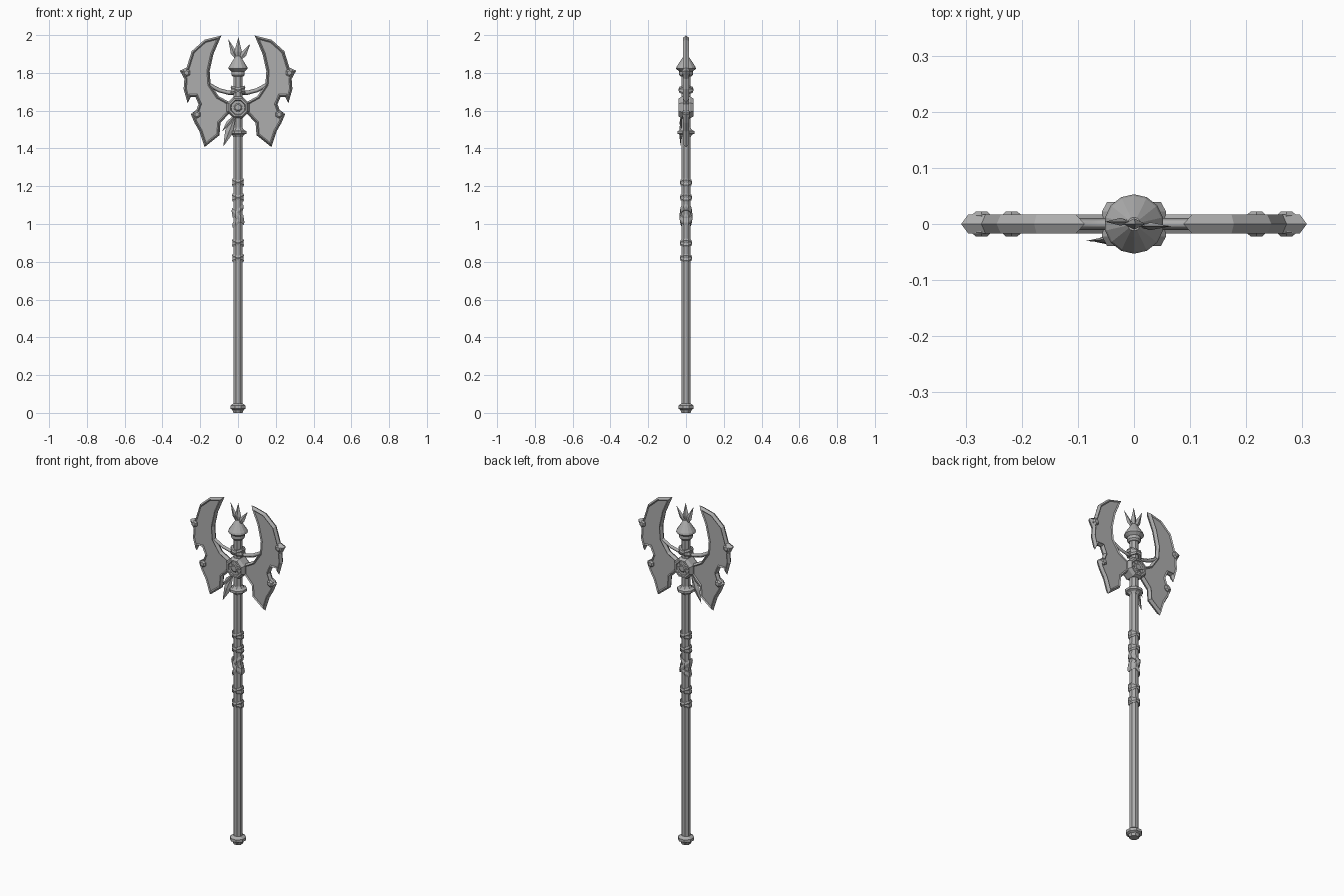
import bpy, bmesh, math
from mathutils import Vector, Matrix

old = bpy.data.objects.get("Cube")
if old:
    bpy.data.objects.remove(old)

GREY = (0.42, 0.42, 0.42, 1)
metal = bpy.data.materials.new("grey metal")
metal.use_nodes = True
metal.diffuse_color = GREY
metal.node_tree.nodes["Principled BSDF"].inputs["Base Color"].default_value = GREY


def finish(bm, name, mirror=None):
    mesh = bpy.data.meshes.new(name)
    bmesh.ops.recalc_face_normals(bm, faces=bm.faces)
    bm.to_mesh(mesh)
    bm.free()
    mesh.materials.append(metal)
    ob = bpy.data.objects.new(name, mesh)
    bpy.context.collection.objects.link(ob)
    if mirror:
        mod = ob.modifiers.new("Mirror", 'MIRROR')
        mod.use_axis = mirror
        mod.merge_threshold = 0.0001
    return ob


def lathe(name, profile, sides=8, matrix=None, closed=False, shear=0, mirror=None):
    """Revolve (radius, height) pairs about z, optionally slanting along x."""
    bm = bmesh.new()
    loops = []
    for r, h in profile:
        ring = []
        for i in range(sides):
            a = math.tau * (i + 0.5) / sides
            x, y = r * math.cos(a), r * math.sin(a)
            ring.append(bm.verts.new((x, y, h + shear * x)))
        loops.append(ring)
    pairs = list(zip(loops, loops[1:]))
    if closed:
        pairs.append((loops[-1], loops[0]))
    else:
        bm.faces.new(loops[0])
        bm.faces.new(loops[-1])
    for lo, hi in pairs:
        for i in range(sides):
            j = (i + 1) % sides
            bm.faces.new((lo[i], lo[j], hi[j], hi[i]))
    if matrix:
        bm.transform(matrix)
    return finish(bm, name, mirror)


def leaf(name, base, tip, width, thick, mid=0.4):
    """Pointed leaf with a diamond section, lying across the y axis."""
    base, tip = Vector(base), Vector(tip)
    axis = (tip - base).normalized()
    side = axis.cross(Vector((0, 1, 0))).normalized()
    centre = base.lerp(tip, mid)
    bm = bmesh.new()
    a, b = bm.verts.new(base), bm.verts.new(tip)
    offsets = (side * width, Vector((0, thick, 0)), -side * width, Vector((0, -thick, 0)))
    ring = [bm.verts.new(centre + o) for o in offsets]
    for i in range(4):
        j = (i + 1) % 4
        bm.faces.new((ring[i], ring[j], a))
        bm.faces.new((ring[j], ring[i], b))
    return finish(bm, name)


def band(name, z, r, h, shear):
    lathe(name, [(0.02, z - h), (r - 0.004, z - h), (r, z),
                 (r - 0.004, z + h), (0.02, z + h)], 8, closed=True, shear=shear)


# Shaft, pommel and collar
lathe("shaft", [(0.025, 0.0), (0.025, 1.80)])
lathe("pommel", [(0.026, 0.0), (0.032, 0.016), (0.044, 0.022), (0.044, 0.038), (0.027, 0.05)])
lathe("collar", [(0.026, 1.46), (0.034, 1.472), (0.048, 1.478),
                 (0.048, 1.492), (0.034, 1.498), (0.026, 1.51)])

# Crossed grip wraps
for n, z in enumerate((0.82, 0.90, 1.14, 1.22)):
    for tag, s in (("a", 0.4), ("b", -0.4)):
        band(f"grip_wrap_{n}{tag}", z, 0.034, 0.011, s)
band("long_wrap_low", 1.015, 0.033, 0.016, 0.8)
band("long_wrap_mid", 1.04, 0.037, 0.018, -0.9)
band("long_wrap_high", 1.068, 0.033, 0.016, 0.8)
for tag, s in (("a", 0.35), ("b", -0.35)):
    band(f"neck_wrap_{tag}", 1.71, 0.042, 0.011, s)

# Cone cap and crown of leaves
lathe("cap", [(0.028, 1.78), (0.036, 1.79), (0.036, 1.808), (0.053, 1.822),
              (0.050, 1.832), (0.024, 1.872), (0.012, 1.89)], 14)
leaf("crown_leaf_middle", (0, 0, 1.86), (0.002, 0, 1.99), 0.02, 0.010)
leaf("crown_leaf_right", (-0.004, 0.004, 1.86), (-0.052, 0.004, 1.98), 0.016, 0.007)
leaf("crown_leaf_left", (0.004, -0.004, 1.86), (0.066, -0.004, 1.955), 0.016, 0.007)

# Hub with a stepped medallion on both faces
turn = Matrix.Translation((0, 0, 1.617)) @ Matrix.Rotation(math.pi / 2, 4, 'X')
half = [(0.062, 0.022), (0.052, 0.039), (0.042, 0.039), (0.038, 0.031),
        (0.024, 0.031), (0.016, 0.038)]
lathe("hub", [(r, -h) for r, h in reversed(half)] + half, 8, turn)
for k in range(4):
    spoke = bmesh.new()
    bmesh.ops.create_cube(spoke, size=1)
    spoke.transform(turn @ Matrix.Rotation(k * math.pi / 4, 4, 'Z')
                    @ Matrix.Diagonal((0.08, 0.007, 0.070, 1)))
    finish(spoke, f"hub_spoke_{k}")

# Pair of bevelled blades
OUTLINE = [(.088, 1.998), (.178, 1.975), (.245, 1.915), (.272, 1.828), (.308, 1.812),
           (.284, 1.768), (.288, 1.715), (.267, 1.64), (.25, 1.672), (.225, 1.672),
           (.209, 1.635), (.22, 1.605), (.25, 1.582), (.23, 1.535), (.204, 1.49),
           (.177, 1.407), (.098, 1.47), (.093, 1.535), (.045, 1.587), (.045, 1.645),
           (.103, 1.677), (.145, 1.74), (.15, 1.81), (.13, 1.90)]
bm = bmesh.new()
face = bm.faces.new([bm.verts.new((x, 0, z)) for x, z in OUTLINE])
face.normal_update()
if face.normal.y > 0:
    face.normal_flip()
for width, depth in ((0.009, 0.017), (0.006, -0.006)):
    bmesh.ops.inset_individual(bm, faces=[face], thickness=width, depth=depth,
                               use_even_offset=True)
finish(bm, "blades", (True, True, False))

# Studs at the blade spurs
for name, x, z in (("upper_stud", 0.272, 1.80), ("lower_stud", 0.218, 1.58)):
    m = Matrix.Translation((x, 0, z)) @ Matrix.Rotation(math.pi / 2, 4, 'X')
    lathe(name, [(0.012, -0.022), (0.021, -0.015), (0.021, 0.015), (0.012, 0.022)],
          6, m, mirror=(True, False, False))

# Curved braces from the neck to the blades
curve = bpy.data.curves.new("braces", 'CURVE')
curve.dimensions = '3D'
curve.bevel_depth = 0.011
curve.bevel_resolution = 0
curve.use_fill_caps = True
for s in (-1, 1):
    line = curve.splines.new('POLY')
    path = [(0, 1.695), (0.05, 1.695), (0.1, 1.708), (0.155, 1.738)]
    line.points.add(len(path) - 1)
    for p, (x, z) in zip(line.points, path):
        p.co = (s * x, 0, z, 1)
curve.materials.append(metal)
bpy.context.collection.objects.link(bpy.data.objects.new("braces", curve))

# Hanging leaf below the hub
leaf("hanging_leaf", (-0.01, -0.026, 1.585), (-0.078, -0.03, 1.41), 0.022, 0.008, 0.55)
leaf("hanging_leaf_small", (-0.01, -0.026, 1.585), (-0.085, -0.03, 1.49), 0.013, 0.006, 0.5)
